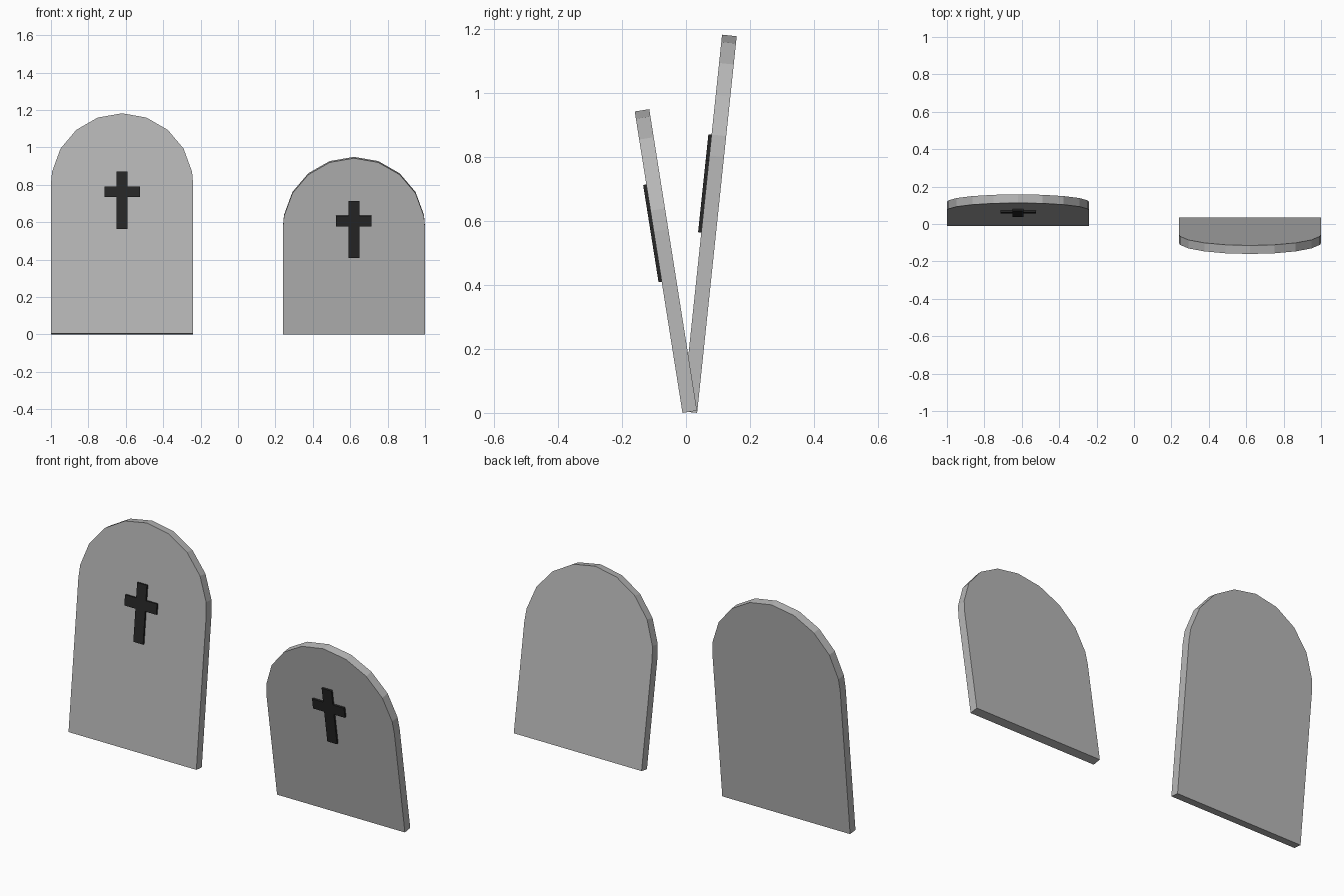
import bpy
import bmesh
from math import radians, sin, cos

cube = bpy.data.objects.get("Cube")
if cube:
    bpy.data.objects.remove(cube)


def make_material(name, value):
    mat = bpy.data.materials.new(name)
    mat.use_nodes = True
    colour = (value, value, value * 1.0, 1)
    mat.diffuse_color = colour
    mat.node_tree.nodes["Principled BSDF"].inputs["Base Color"].default_value = colour
    return mat


stone = make_material("grey stone", 0.48)
iron = make_material("dark iron", 0.02)

HALF = 0.38       # half width, also the arch radius
THICK = 0.046


def extruded(name, outline, front, depth, mat):
    """Extrude an x-z outline backwards from y = front."""
    bm = bmesh.new()
    face = bm.faces.new([bm.verts.new((x, front, z)) for x, z in outline])
    ext = bmesh.ops.extrude_face_region(bm, geom=[face])
    moved = [v for v in ext["geom"] if isinstance(v, bmesh.types.BMVert)]
    bmesh.ops.translate(bm, verts=moved, vec=(0, depth, 0))
    bmesh.ops.recalc_face_normals(bm, faces=bm.faces)
    mesh = bpy.data.meshes.new(name)
    bm.to_mesh(mesh)
    bm.free()
    mesh.materials.append(mat)
    obj = bpy.data.objects.new(name, mesh)
    bpy.context.collection.objects.link(obj)
    return obj


def gravestone(prefix, x, y, z, lean, shoulder, cross_bottom):
    # Slab with a faceted round top
    arch = [(HALF * cos(radians(a)), shoulder + HALF * sin(radians(a)))
            for a in range(10, 171, 20)]
    outline = [(-HALF, 0), (HALF, 0), (HALF, shoulder)] + arch + [(-HALF, shoulder)]
    slab = extruded(prefix + "_slab", outline, 0, THICK, stone)

    # Raised cross on the front
    arm, stem, b = 0.095, 0.029, cross_bottom
    low, high, top = b + 0.172, b + 0.228, b + 0.308
    right = [(stem, b), (stem, low), (arm, low), (arm, high), (stem, high), (stem, top)]
    left = [(-px, pz) for px, pz in reversed(right)]
    cross = extruded(prefix + "_cross", right + left, -0.01, 0.015, iron)

    for obj in (slab, cross):
        obj.location = (x, y, z)
        obj.rotation_euler.x = radians(lean)


# Tall stone leans back, short stone leans forward
gravestone("tall", -0.62, -0.011, THICK * sin(radians(6)), -6, 0.804, 0.562)
gravestone("short", 0.62, -0.011, 0, 9, 0.574, 0.415)
